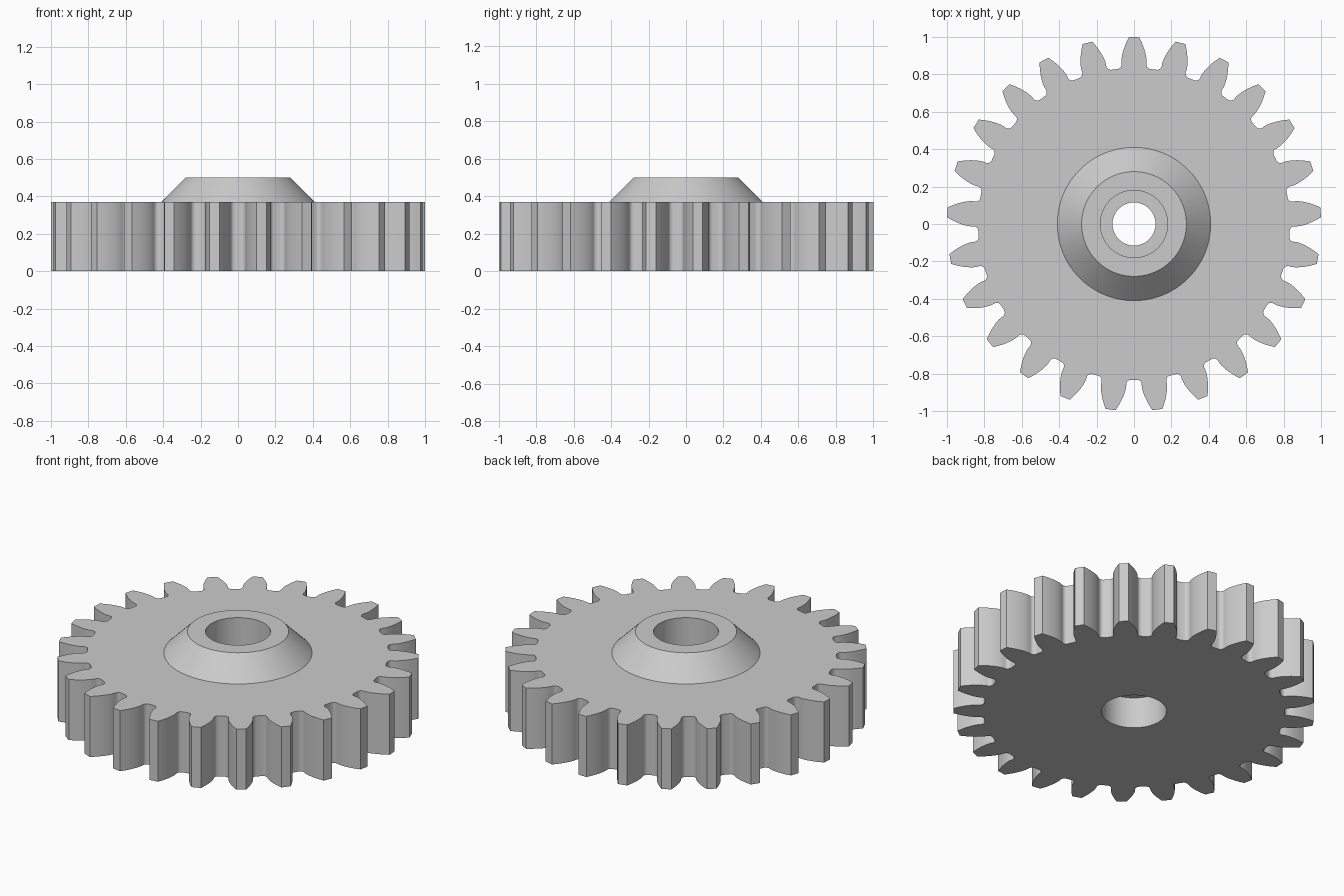
import bpy, bmesh, math
from mathutils import Matrix, Vector

cube = bpy.data.objects.get("Cube")
if cube:
    bpy.data.objects.remove(cube, do_unlink=True)

TEETH = 25
MODULE = 2 / (TEETH + 2)              # tip radius is 1
PITCH_R = MODULE * TEETH / 2
ROOT_R = PITCH_R - 1.25 * MODULE
PRESSURE = math.radians(20)
BASE_R = PITCH_R * math.cos(PRESSURE)
FILLET = 0.025
THICKNESS = 0.37
SEGMENTS = 96


def polar(r, a):
    return Vector((r * math.cos(a), r * math.sin(a), 0))


def involute(a):
    return math.tan(a) - a


def half_angle(r):
    """Angle from the tooth axis to its involute flank at radius r."""
    spread = involute(PRESSURE) - involute(math.acos(min(1, BASE_R / r)))
    return math.pi / (2 * TEETH) + spread


def tooth_outline():
    """One tooth along +x, running from its clockwise root to the other."""
    base = half_angle(BASE_R)
    turn = math.asin(FILLET / (ROOT_R + FILLET))
    centre = polar(ROOT_R + FILLET, base + turn)
    start, end = base + turn + math.pi, base + 1.5 * math.pi
    half = [centre + polar(FILLET, start + (end - start) * i / 6) for i in range(7)]
    for i in range(9):
        r = BASE_R + (1 - BASE_R) * i / 8
        half.append(polar(r, half_angle(r)))
    mirrored = [Vector((p.x, -p.y, 0)) for p in half]
    return mirrored + [Vector((1, 0, 0))] + half[::-1]


def gear_outline():
    points = []
    for i in range(TEETH):
        turn = Matrix.Rotation(math.pi / 2 + math.tau * i / TEETH, 3, 'Z')
        points += [turn @ p for p in tooth_outline()]
    return points


def add_ring(bm, points, z):
    return [bm.verts.new((p.x, p.y, z)) for p in points]


def bridge(bm, low, high):
    n = len(low)
    for i in range(n):
        j = (i + 1) % n
        bm.faces.new((low[i], low[j], high[j], high[i]))


def fill_between(bm, outer, inner):
    """Flat face between a closed outline and the hole inside it."""
    edges = []
    for ring in (outer, inner):
        for a, b in zip(ring, ring[1:] + ring[:1]):
            edges.append(bm.edges.get((a, b)) or bm.edges.new((a, b)))
    bmesh.ops.triangle_fill(bm, use_beauty=True, edges=edges, normal=(0, 0, 1))


bm = bmesh.new()

# Toothed rim
outline = gear_outline()
rim_low = add_ring(bm, outline, 0)
rim_high = add_ring(bm, outline, THICKNESS)
bridge(bm, rim_low, rim_high)

# Conical hub and stepped bore, as (radius, height) from hub foot to bore bottom
profile = [(0.41, THICKNESS), (0.28, 0.5), (0.18, 0.5), (0.18, 0.31),
           (0.115, 0.31), (0.115, 0.19), (0.18, 0.19), (0.18, 0)]
rings = [add_ring(bm, [polar(r, math.tau * i / SEGMENTS) for i in range(SEGMENTS)], z)
         for r, z in profile]
for low, high in zip(rings, rings[1:]):
    bridge(bm, low, high)

# Flat top and bottom faces
fill_between(bm, rim_high, rings[0])
fill_between(bm, rim_low, rings[-1])
bmesh.ops.recalc_face_normals(bm, faces=bm.faces[:])

mesh = bpy.data.meshes.new("gear_wheel")
bm.to_mesh(mesh)
bm.free()
gear = bpy.data.objects.new("gear_wheel", mesh)
bpy.context.collection.objects.link(gear)

# Plain grey material
grey = bpy.data.materials.new("light_grey")
grey.use_nodes = True
colour = (0.6, 0.6, 0.6, 1)
grey.diffuse_color = colour
grey.node_tree.nodes["Principled BSDF"].inputs["Base Color"].default_value = colour
mesh.materials.append(grey)

# Smooth flanks and bore, sharp rims
bpy.ops.object.select_all(action='DESELECT')
gear.select_set(True)
bpy.context.view_layer.objects.active = gear
bpy.ops.object.shade_smooth_by_angle(angle=math.radians(30))
